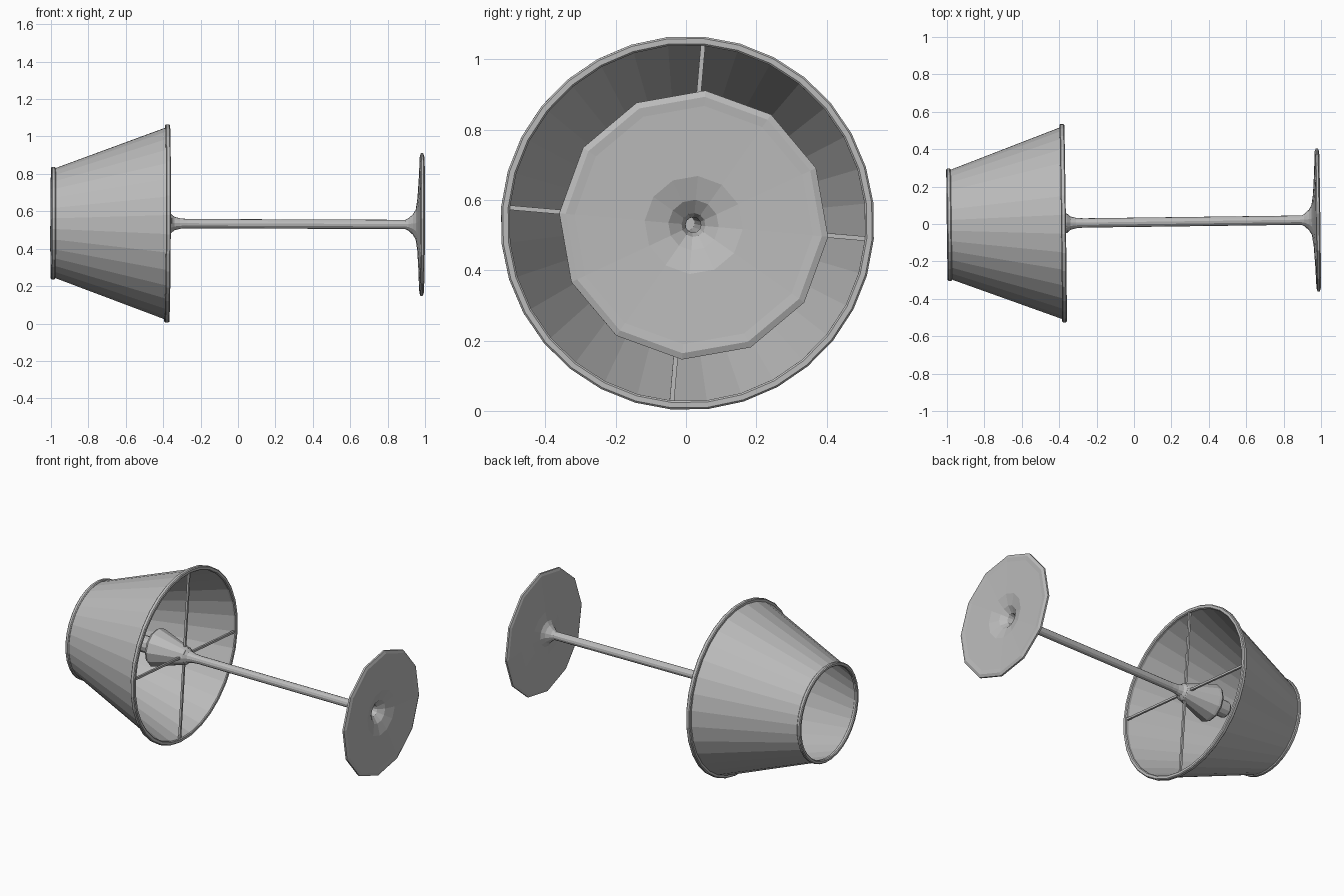
import bpy, bmesh
from math import cos, sin, pi, radians
from mathutils import Matrix, Vector

cube = bpy.data.objects.get("Cube")
if cube:
    bpy.data.objects.remove(cube)

grey = bpy.data.materials.new("plain_grey")
grey.use_nodes = True
COLOUR = (0.5, 0.5, 0.5, 1)
grey.diffuse_color = COLOUR
grey.node_tree.nodes["Principled BSDF"].inputs["Base Color"].default_value = COLOUR

# The lamp lies on its side: its axis runs almost along x, slightly tilted
axis = Vector((1, 0.013, -0.004)).normalized()
across = (Vector((0, 1, 0)) - axis * axis.y).normalized()
up = axis.cross(across)
frame = Matrix((across, up, axis)).transposed().to_4x4()
frame.translation = (0, 0.009, 0.533)
TURN = radians(-5)


def finish(name, bm):
    bmesh.ops.recalc_face_normals(bm, faces=bm.faces)
    bm.transform(frame)
    mesh = bpy.data.meshes.new(name)
    bm.to_mesh(mesh)
    bm.free()
    mesh.materials.append(grey)
    obj = bpy.data.objects.new(name, mesh)
    bpy.context.collection.objects.link(obj)
    return obj


def lathe(name, profile, sides, closed=False):
    """Turn a profile of (radius, position along the axis) points."""
    bm = bmesh.new()
    rings = []
    for r, h in profile:
        if r == 0:
            rings.append([bm.verts.new((0, 0, h))] * sides)
        else:
            angles = [TURN + 2 * pi * i / sides for i in range(sides)]
            rings.append([bm.verts.new((r * cos(a), r * sin(a), h)) for a in angles])
    pairs = list(zip(rings, rings[1:]))
    if closed:
        pairs.append((rings[-1], rings[0]))
    for low, high in pairs:
        for i in range(sides):
            j = (i + 1) % sides
            corners = dict.fromkeys((low[i], low[j], high[j], high[i]))
            bm.faces.new(list(corners))
    return finish(name, bm)


# Shade wall and its two rolled rims
lathe("shade", [(0.292, -0.985), (0.518, -0.38), (0.509, -0.38), (0.283, -0.985)], 32, True)


def rim(name, inner, outer, start, end):
    b = 0.005
    lathe(name, [(inner, start + b), (inner + b, start), (outer - b, start), (outer, start + b),
                 (outer, end - b), (outer - b, end), (inner + b, end), (inner, end - b)], 32, True)


rim("shade_small_rim", 0.28, 0.302, -1.0, -0.977)
rim("shade_large_rim", 0.507, 0.532, -0.392, -0.366)

# Stem, flared where it meets the socket, with the dished foot and its hollow
lathe("stem_and_foot", [
    (0, -0.36), (0.054, -0.36), (0.036, -0.34), (0.028, -0.31), (0.025, -0.27),
    (0.025, 0.895), (0.032, 0.91), (0.055, 0.935), (0.08, 0.95), (0.14, 0.959),
    (0.25, 0.966), (0.368, 0.971), (0.384, 0.977), (0.384, 0.988), (0.366, 0.995),
    (0.34, 0.992), (0.14, 0.985), (0.072, 0.965), (0.034, 0.935), (0.022, 0.9),
    (0.02, -0.3), (0, -0.3)], 12)

# Socket cone with the small bulb holder behind it
lathe("socket_cone", [(0, -0.345), (0.05, -0.355), (0.058, -0.38), (0.112, -0.55),
                      (0.115, -0.565), (0.105, -0.58), (0, -0.58)], 12)
lathe("bulb_holder", [(0, -0.57), (0.05, -0.57), (0.05, -0.68), (0.042, -0.69), (0, -0.69)], 12)

# Four thin spokes carrying the shade
for i in range(4):
    bm = bmesh.new()
    bmesh.ops.create_cube(bm, size=1)
    bm.transform(Matrix.Rotation(TURN + i * pi / 2, 4, "Z")
                 @ Matrix.Translation((0.28, 0, -0.378))
                 @ Matrix.Diagonal((0.46, 0.013, 0.013, 1)))
    finish(f"spoke_{i + 1}", bm)
